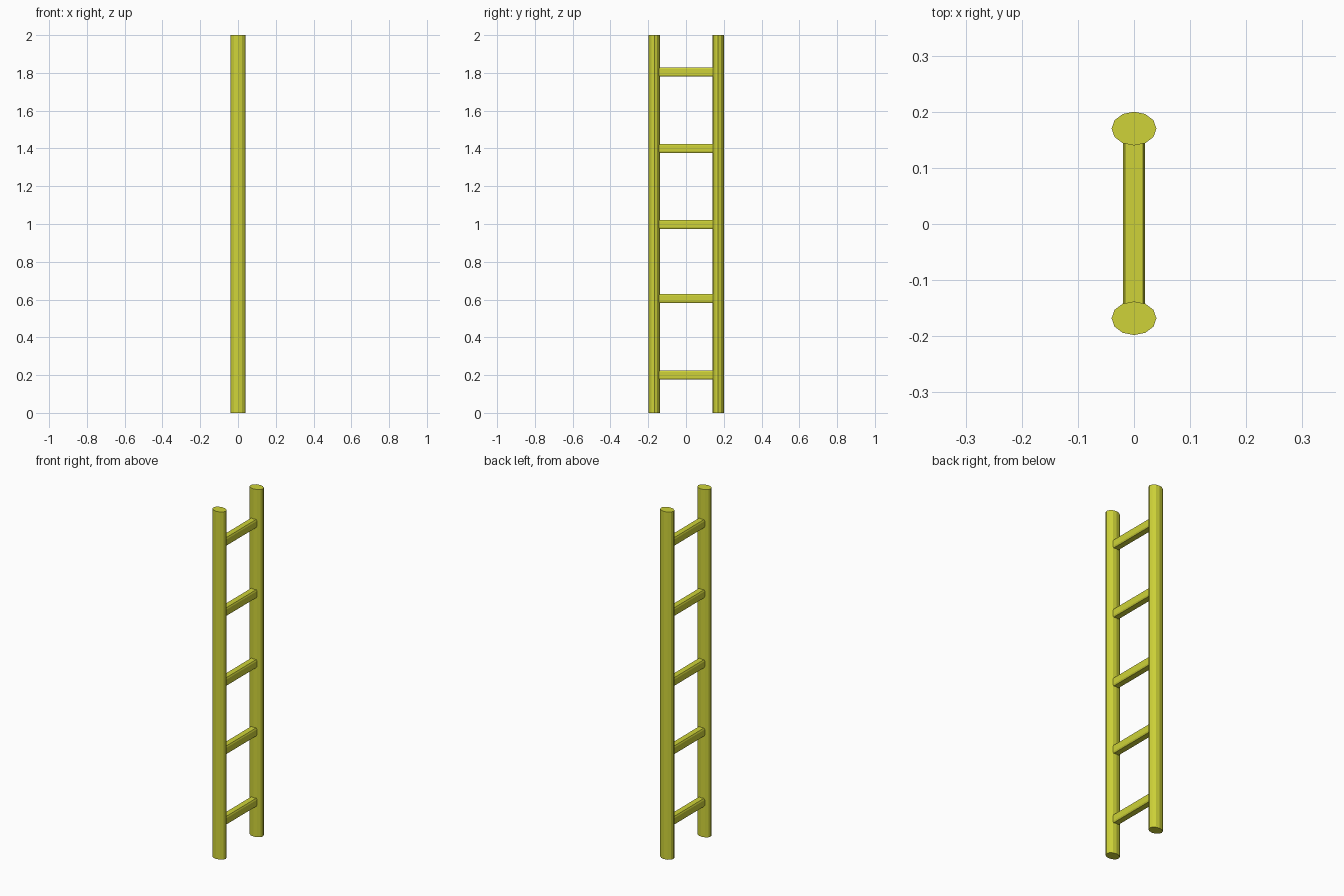
import bpy, bmesh, math

if "Cube" in bpy.data.objects:
    bpy.data.objects.remove(bpy.data.objects["Cube"])

paint = bpy.data.materials.new("yellow_paint")
paint.diffuse_color = (0.62, 0.65, 0.04, 1)
paint.use_nodes = True
paint.node_tree.nodes["Principled BSDF"].inputs["Base Color"].default_value = paint.diffuse_color


def prism(name, section, start, end, place):
    """Extrude a closed 2D section between two positions along one axis."""
    bm = bmesh.new()
    a = [bm.verts.new(place(u, v, start)) for u, v in section]
    b = [bm.verts.new(place(u, v, end)) for u, v in section]
    n = len(section)
    for i in range(n):
        j = (i + 1) % n
        bm.faces.new((a[i], a[j], b[j], b[i]))
    bm.faces.new(a[::-1])
    bm.faces.new(b)
    bmesh.ops.recalc_face_normals(bm, faces=bm.faces)
    mesh = bpy.data.meshes.new(name)
    bm.to_mesh(mesh)
    bm.free()
    mesh.materials.append(paint)
    obj = bpy.data.objects.new(name, mesh)
    bpy.context.collection.objects.link(obj)
    return obj


# Side rails: twelve-sided oval poles
oval = [(0.04 * math.cos(math.tau * i / 12), 0.03 * math.sin(math.tau * i / 12))
        for i in range(12)]
for name, y in (("left_rail", -0.168), ("right_rail", 0.17)):
    prism(name, oval, 0, 2, lambda u, v, t, y=y: (u, y + v, t))

# Rungs: bars with narrow chamfered corners
w, h, cx, cz = 0.02, 0.0235, 0.004, 0.008
bar = [(w, -h + cz), (w, h - cz), (w - cx, h), (-w + cx, h),
       (-w, h - cz), (-w, -h + cz), (-w + cx, -h), (w - cx, -h)]
for i, z in enumerate((0.2, 0.605, 0.998, 1.4, 1.804)):
    prism(f"rung_{i + 1}", bar, -0.16, 0.16, lambda u, v, t, z=z: (u, t, z + v))
